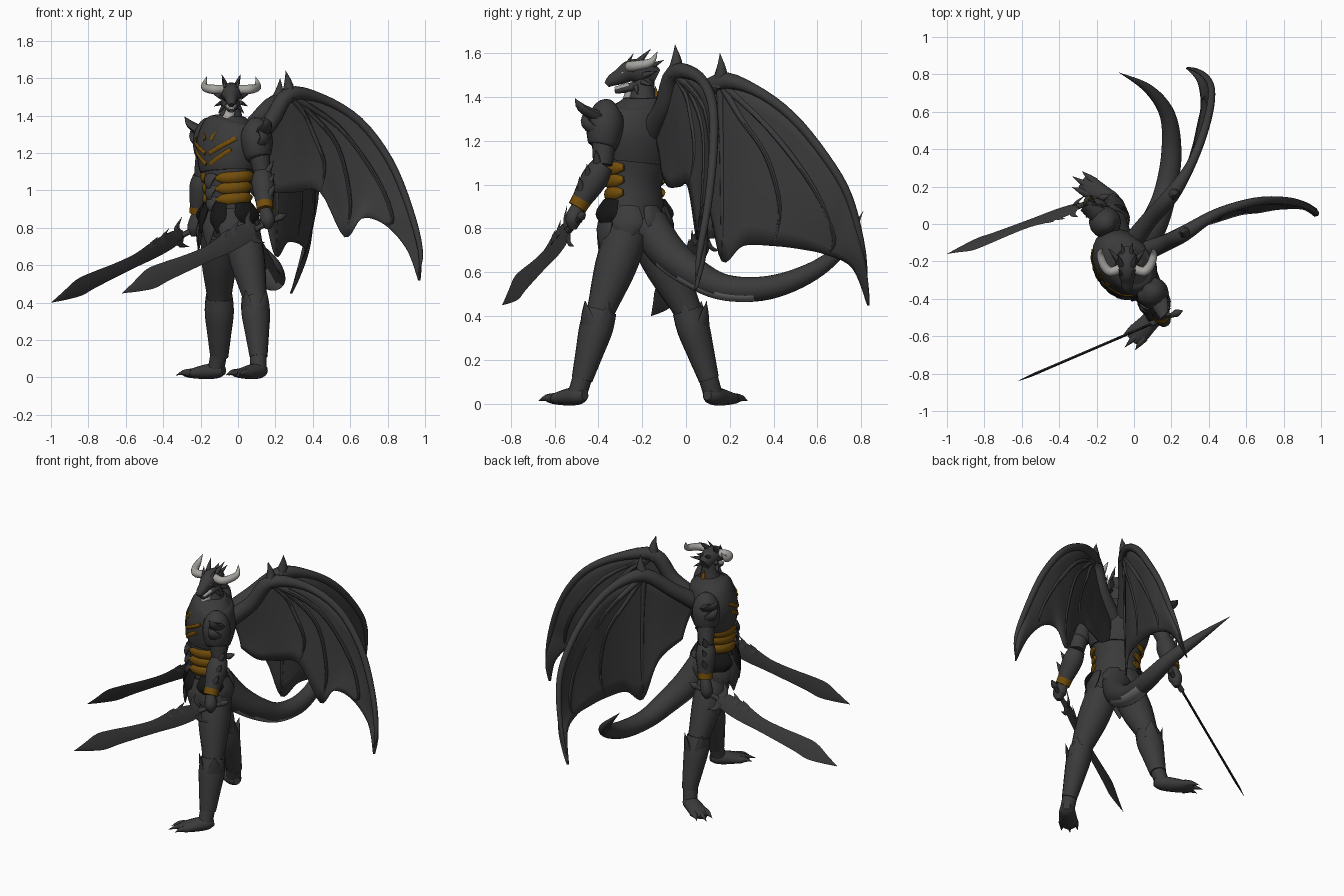
import bpy, bmesh, math
from mathutils import Vector as V

if "Cube" in bpy.data.objects:
    bpy.data.objects.remove(bpy.data.objects["Cube"])

def mat(name, *c):
    m = bpy.data.materials.new(name)
    m.diffuse_color = (*c, 1)
    m.use_nodes = True
    m.node_tree.nodes["Principled BSDF"].inputs["Base Color"].default_value = m.diffuse_color
    return m

DARK = mat("charcoal scale", .043, .043, .043)
GOLD = mat("bronze gold", .17, .075, .003)
HORN = mat("pale horn", .38, .37, .35)
BELLY = mat("grey belly", .24, .24, .235)
BLACK = mat("black cloth", .008, .008, .008)
S, F = V((.654, -.757, 0)), V((-.757, -.654, 0))   # body side and body front

def spline(pts, sub):
    """Smooth curve through points of any dimension."""
    P = [V(p) for p in pts]
    out = []
    for i in range(len(P) - 1):
        a, b, c, d = P[max(i - 1, 0)], P[i], P[i + 1], P[min(i + 2, len(P) - 1)]
        for k in range(sub):
            t = k / sub
            out.append(.5 * (2 * b + (c - a) * t + (2 * a - 5 * b + 4 * c - d) * t * t
                             + (3 * b - a - 3 * c + d) * t ** 3))
    return out + [P[-1]]

def finish(name, bm, *mats):
    bmesh.ops.recalc_face_normals(bm, faces=bm.faces)
    me = bpy.data.meshes.new(name)
    bm.to_mesh(me)
    bm.free()
    ob = bpy.data.objects.new(name, me)
    bpy.context.collection.objects.link(ob)
    for m in mats:
        me.materials.append(m)
    return ob

def tube(name, pts, m=DARK, side=(1, 0, 0), seg=14, sub=4):
    """Loft ellipses along points (x, y, z, side radius, other radius)."""
    q = spline([p if len(p) == 5 else (*p, p[3]) for p in pts], sub)
    c = [V(p[:3]) for p in q]
    bm, rings = bmesh.new(), []
    for i, p in enumerate(q):
        t = (c[min(i + 1, len(c) - 1)] - c[max(i - 1, 0)]).normalized()
        s = V(side)
        s = (s - t * s.dot(t)).normalized()
        u = t.cross(s)
        a, b = max(p[3], .0008), max(p[4], .0008)
        rings.append([bm.verts.new(c[i] + s * a * math.cos(w) + u * b * math.sin(w))
                      for w in (2 * math.pi * k / seg for k in range(seg))])
    for r0, r1 in zip(rings, rings[1:]):
        for k in range(seg):
            bm.faces.new((r0[k], r0[k - 1], r1[k - 1], r1[k]))
    bm.faces.new(rings[0])
    bm.faces.new(rings[-1])
    return finish(name, bm, m)

def spike(name, base, tip, r, m=DARK, bend=(0, 0, 0), flat=1, side=(.31, .52, .8)):
    b, t = V(base), V(tip)
    mid = (b + t) / 2 + V(bend)
    return tube(name, [(*b, r, r * flat), (*mid, r * .6, r * .6 * flat), (*t, 0, 0)], m, side, 8, 3)

# Torso: pelvis, waist and chest plate
TORSO = [(.76, -.03, -.21, .12, .09), (.88, -.05, -.23, .145, .11), (1.0, -.055, -.235, .13, .11),
         (1.1, -.055, -.22, .155, .12), (1.25, -.05, -.205, .19, .14), (1.34, -.045, -.2, .17, .12),
         (1.4, -.04, -.2, .085, .075)]

def surf(phi, z, off=0):
    """Point on the torso at an angle from its front."""
    for r0, r1 in zip(TORSO, TORSO[1:]):
        if z <= r1[0]:
            break
    k = (z - r0[0]) / (r1[0] - r0[0])
    _, x, y, a, b = [p + (q - p) * k for p, q in zip(r0, r1)]
    return V((x, y, z)) + F * (b + off) * math.cos(phi) + S * (a + off) * math.sin(phi)

tube("torso", [(x, y, z, a, b) for z, x, y, a, b in TORSO], side=S, seg=28)
tube("chest_plate", [(-.055, -.22, 1.1, .165, .13), (-.055, -.215, 1.15, .182, .142),
     (-.05, -.205, 1.25, .2, .15), (-.045, -.2, 1.35, .17, .125), (-.04, -.2, 1.385, .1, .09)], side=S, seg=28)
# Gold waist bands, front ridge and chest chevrons on both halves
for sgn in (1, -1):
    for z in (1.075, 1.018, .96):
        tube("waist_band", [(*surf(sgn * w, z - .012 + .008 * w, .002), r, .014) for w, r in
             ((.28, .012), (.5, .026), (.9, .029), (1.4, .029), (1.8, .027), (2.1, .014))], GOLD, (0, 0, 1), 8, 3)
    for z, w1, h in ((1.13, .8, .09), (1.19, .95, .09)):
        tube("chest_mark", [(*surf(sgn * w, z + h * w / w1, .017), .012, .006) for w in
             (.08, w1 * .4, w1 * .7, w1)], GOLD, (0, 0, 1), 6, 3)
    spike("chest_point", surf(sgn * .12, 1.27, .014), surf(sgn * .3, 1.32, .014), .014, GOLD, flat=.5, side=(0, 0, 1))
for z in (1.08, 1.02, .96, .9):
    spike("belly_plate", surf(0, z, .0), surf(0, z - .09, .01), .045, flat=.45, side=S, bend=F * .02)

# Hip armour plates and cloth
for w, ln, wd, m in ((0, .2, .05, DARK), (.4, .16, .05, BLACK), (-.4, .16, .05, BLACK), (.8, .22, .06, DARK),
                     (-.8, .22, .06, DARK), (1.5, .13, .08, BLACK), (-1.5, .13, .08, BLACK), (1.4, .21, .06, DARK),
                     (-1.4, .21, .06, DARK), (2.3, .16, .07, DARK), (-2.3, .16, .07, DARK), (3.14, .14, .06, DARK)):
    b, out = surf(w, .93 if m == BLACK else .9, 0), F * math.cos(w) + S * math.sin(w)
    t = b + out * .035 - V((0, 0, ln))
    tube("hip_plate", [(*b, wd * .7, .015), (*(b + (t - b) * .5 + out * .012), wd, .018), (*t, .004, .004)],
         m, V((0, 0, 1)).cross(out), 10, 4)

# Neck, throat and horned head (faces -y)
tube("neck", [(-.04, -.2, 1.35, .078), (-.04, -.195, 1.43, .055), (-.038, -.19, 1.52, .045)])
tube("throat", [(-.06, -.28, 1.36, .035, .022), (-.045, -.262, 1.41, .028, .02), (-.038, -.26, 1.45, .02)], HORN)
spike("collar_mark", (-.03, -.137, 1.4), (-.036, -.14, 1.45), .016, GOLD)
tube("head", [(-.036, -.135, 1.49, .03, .04), (-.036, -.19, 1.515, .055, .058), (-.036, -.25, 1.52, .052, .052),
              (-.036, -.3, 1.495, .036, .038), (-.036, -.34, 1.475, .028, .027), (-.036, -.362, 1.455, .014, .014)])
tube("jaw", [(-.036, -.19, 1.46, .045, .028), (-.036, -.27, 1.44, .03, .02), (-.036, -.325, 1.425, .014, .01)])
tube("teeth", [(-.036, -.26, 1.452, .028, .016), (-.036, -.325, 1.437, .017, .01)], HORN)
for sgn in (1, -1):
    X = lambda d: -.037 + sgn * d
    tube("horn", [(X(.04), -.24, 1.54, .025), (X(.09), -.255, 1.54, .025), (X(.125), -.22, 1.545, .023),
                  (X(.143), -.16, 1.56, .018), (X(.13), -.13, 1.61, 0)], HORN, (0, 0, 1), 12)
    spike("eye", (X(.034), -.285, 1.513), (X(.037), -.3, 1.508), .008, HORN)
    for b, t, r in (((.03, -.22, 1.56), (.05, -.16, 1.62), .016), ((.05, -.19, 1.5), (.1, -.13, 1.52), .016),
                    ((.05, -.2, 1.47), (.09, -.15, 1.45), .013), ((.03, -.27, 1.55), (.045, -.24, 1.6), .01),
                    ((.04, -.23, 1.45), (.07, -.22, 1.41), .012), ((.02, -.16, 1.54), (.03, -.1, 1.57), .014)):
        spike("head_spike", (X(b[0]), *b[1:]), (X(t[0]), *t[1:]), r)

# Arms with pauldrons, forearm guards, bands and hands
def arm(sh, el, wr, ha, out):
    sh, el, wr, ha, out = map(V, (sh, el, wr, ha, out))
    tube("upper_arm", [(*sh, .06), (*((sh + el) / 2), .055), (*el, .045)], side=S)
    tube("forearm", [(*el, .05), (*(el.lerp(wr, .35)), .062), (*wr, .04)], side=S)
    tube("wrist_band", [(*el.lerp(wr, .84), .047), (*el.lerp(wr, 1.02), .044)], GOLD, S)
    tube("hand", [(*wr, .03), (*wr.lerp(ha, .6), .042, .036), (*ha, .036), (*(ha - V((0, 0, .035))), .015)], side=S)
    top = sh + V((0, 0, .095)) - out * .05
    tube("pauldron", [(*top, .02), (*(sh + V((0, 0, .07)) - out * .02), .068), (*sh, .086),
                      (*(sh + out * .01 - V((0, 0, .08))), .072), (*(sh + out * .015 - V((0, 0, .1))), .058)], side=S)
    for k, d in ((.04, .085), (-.03, .035)):
        b = sh + out * .045 + V((0, 0, k))
        spike("pauldron_spike", b, b + out * d + F * .06 + V((0, 0, .085)), .05, bend=out * .03, flat=.55, side=F)
    for k in (.0, .35, .65):
        b = el.lerp(wr, k) + out * .03
        spike("forearm_spike", b, b + out * .035 - F * .025 + V((0, 0, .07)), .024)

arm((.1, -.37, 1.27), (.13, -.38, 1.09), (.145, -.495, .9), (.16, -.515, .83), S)
arm((-.155, .01, 1.27), (-.19, .06, 1.08), (-.215, .105, .88), (-.235, .115, .79), -S)

# Swords: diamond-section blade, grip, guard spikes
def sword(hand, tip, up):
    h, t = V(hand), V(tip)
    d = (t - h).normalized()
    up = (V(up) - d * d.dot(V(up))).normalized()
    P = lambda k, u=0: h.lerp(t, k) + up * u
    tube("sword_grip", [(*P(-.14), .004), (*P(-.1), .02), (*P(-.06), .013), (*P(.08), .016)], side=up, seg=8)
    tube("sword_blade", [(*P(k, o), w, .007 if w > .01 else .001) for k, w, o in
         ((.07, .03, 0), (.14, .052, .005), (.26, .055, 0), (.4, .042, -.008), (.55, .044, -.004), (.7, .052, .004),
          (.8, .056, .004), (.9, .03, 0), (1, 0, 0))], side=up, seg=4, sub=3)
    for k, s, ln in ((.1, 1, .08), (.1, -1, .06), (.2, 1, .05), (.28, 1, .035)):
        spike("sword_barb", P(k, s * .02), P(k - .05, s * (.03 + ln)), .026, flat=.3, side=d, bend=d * .02)

sword((.15, -.51, .82), (-.62, -.84, .45), (0, 0, 1))
sword((-.24, .115, .79), (-1, -.16, .4), (-.2, -.58, .79))

# Legs: thigh, greave, foot with toes
def leg(hip, knee, ankle, heel, toe):
    hip, knee, ankle, heel, toe = map(V, (hip, knee, ankle, heel, toe))
    fw = V((toe.x - heel.x, toe.y - heel.y, 0)).normalized()
    sd = V((-fw.y, fw.x, 0))
    tube("thigh", [(*hip, .1), (*hip.lerp(knee, .45), .095), (*knee, .064), (*knee.lerp(ankle, .3), .06)], side=sd)
    tube("greave", [(*knee.lerp(ankle, -.02), .07, .074), (*knee.lerp(ankle, .25), .074, .08),
                    (*knee.lerp(ankle, .6), .062, .066), (*ankle, .046, .05)], side=sd)
    for a in (0, 1.6, 3.1, -1.6):
        o = fw * math.cos(a) + sd * math.sin(a)
        b = knee.lerp(ankle, .2) + o * .058
        spike("greave_point", b, b + V((0, 0, .11)) + o * .02, .05, flat=.35, side=V((0, 0, 1)).cross(o))
    tube("foot", [(*(heel - fw * .005), .022, .025), (*heel.lerp(toe, .12), .046, .04), (*heel.lerp(toe, .35), .052, .04),
                  (*heel.lerp(toe, .65), .056, .026), (*heel.lerp(toe, .8), .03, .014)], side=sd)
    tube("ankle", [(*ankle.lerp(knee, .1), .045), (*(heel + fw * .045), .044)], side=sd)
    for s in (-1, 0, 1):
        b = heel.lerp(toe, .6) + sd * s * .036
        spike("toe", b, toe + sd * s * .05 - fw * abs(s) * .03, .025, bend=(0, 0, .008))

leg((.02, -.27, .78), (.09, -.39, .42), (.11, -.475, .11), (.14, -.465, .04), (-.05, -.66, .012))
leg((-.1, -.17, .78), (-.1, .01, .42), (-.1, .105, .11), (-.08, .1, .04), (-.33, .255, .012))

# Tail with pale underside
tail = tube("tail", [(-.01, -.17, .82, .09), (.05, -.09, .7, .085), (.12, .03, .6, .072), (.17, .18, .53, .06),
                     (.2, .38, .53, .054), (.18, .58, .605, .042), (.08, .72, .72, .026), (-.08, .81, .88, 0)], seg=24, sub=6)
tail.data.materials.append(BELLY)
for f in tail.data.polygons:
    if f.normal.z < -.55 and -.13 < f.center.y < .3:
        f.material_index = 1

# Wings: billowed membrane between leading and trailing edges, arm bone, fingers
def wing(lead, trail, peak, fingers):
    L, T = spline(lead, 5), spline(trail, 5)
    rows, bm = 8, bmesh.new()
    def at(i, v):
        fold = abs(math.sin(i / 10 * math.pi))
        return L[i].lerp(T[i], v) - F * math.sin(v * math.pi) * (.01 + .02 * fold)
    g = [[bm.verts.new(at(i, r / rows)) for r in range(rows + 1)] for i in range(len(L))]
    for a, b in zip(g, g[1:]):
        for r in range(rows):
            bm.faces.new((a[r], a[r + 1], b[r + 1], b[r]))
    sol = finish("wing_membrane", bm, DARK).modifiers.new("thickness", "SOLIDIFY")
    sol.thickness, sol.offset = .007, 0
    rad = (.055, .045, .042, .026, .022, .02, .018, .014, 0)
    tube("wing_bone", [(*p, r) for p, r in zip(lead, rad)], side=(.1, .1, 1), seg=12)
    w = V(lead[2])
    spike("wing_claw", w - V((0, 0, .02)), peak, .042, bend=-F * .01)
    for k in fingers:
        tube("wing_finger", [(*at(round(10 + (k * 5 - 10) * min(1, v * 1.7)), v), r) for v, r in
             ((0, .02), (.2, .014), (.4, .012), (.7, .01), (1, .003))], side=F, seg=8)

wing([(.05, -.15, 1.25), (.17, -.1, 1.36), (.27, -.05, 1.51), (.45, .06, 1.49), (.65, .12, 1.37),
      (.81, .125, 1.16), (.915, .1, .91), (.975, .06, .68), (.965, .04, .52)],
     [(.1, -.11, 1.05), (.2, -.08, .99), (.31, -.03, .99), (.44, .01, .99), (.57, .05, .75),
      (.66, .06, .85), (.78, .08, .82), (.9, .08, .69), (.965, .04, .52)], (.255, -.05, 1.64), (3, 4, 6))
wing([(-.01, -.1, 1.25), (.08, .02, 1.35), (.2, .155, 1.47), (.3, .31, 1.435), (.37, .48, 1.315),
      (.41, .635, 1.13), (.41, .745, .94), (.355, .81, .68), (.28, .83, .45)],
     [(.04, -.02, 1.02), (.13, .1, .9), (.2, .165, .65), (.26, .26, .72), (.31, .4, .72),
      (.34, .53, .705), (.36, .64, .68), (.34, .76, .62), (.28, .83, .45)], (.225, .155, 1.6), (2, 4, 6))

bpy.ops.object.select_all(action='SELECT')
bpy.context.view_layer.objects.active = tail
bpy.ops.object.shade_smooth_by_angle(angle=math.radians(45))
